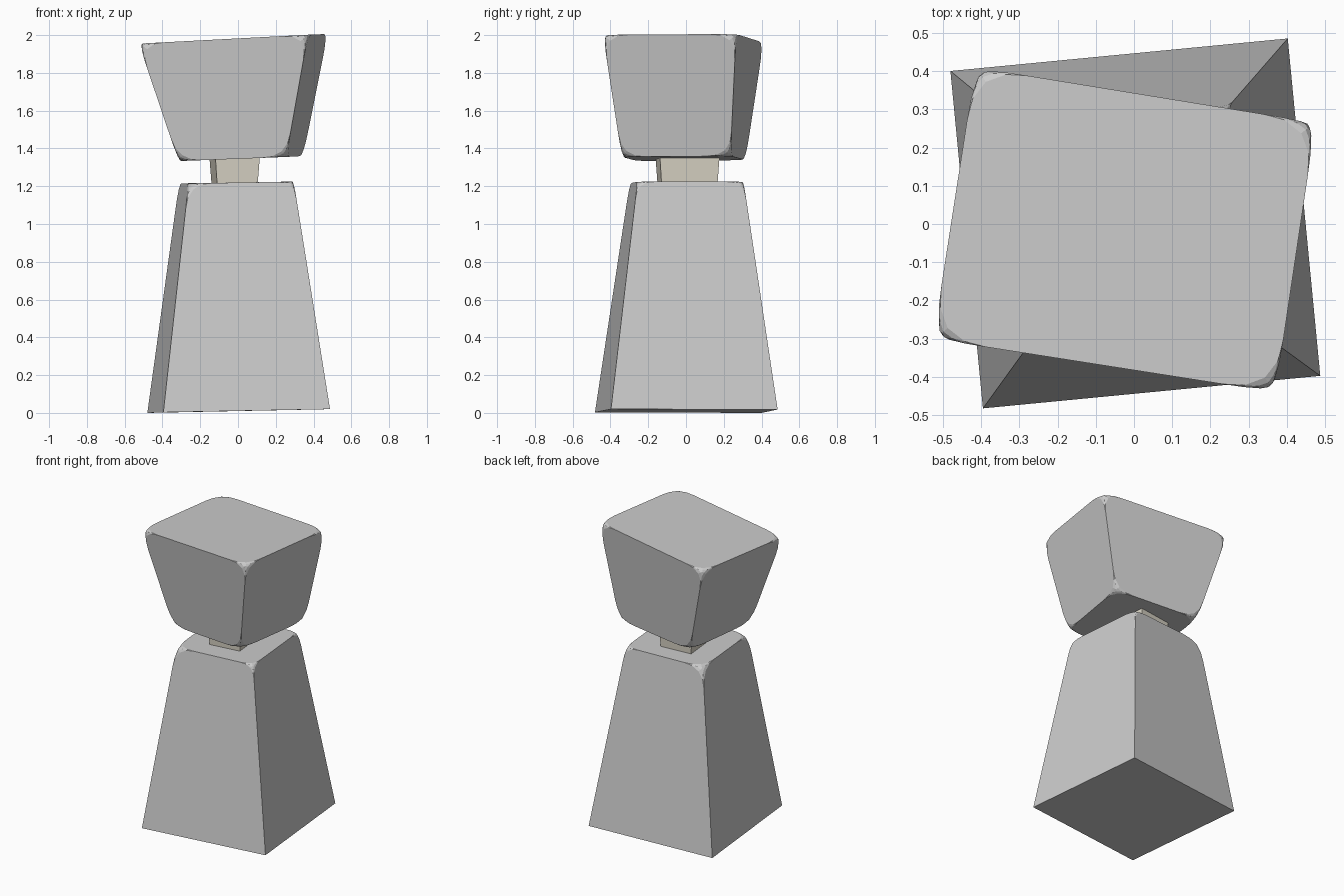
import bpy, bmesh
from mathutils import Matrix, Vector

if "Cube" in bpy.data.objects:
    bpy.data.objects.remove(bpy.data.objects["Cube"])


def block(name, low, high, rounding=None):
    """Six-sided block from two corner rings, with chosen corners rounded off."""
    bm = bmesh.new()
    a = [bm.verts.new(p) for p in low]
    b = [bm.verts.new(p) for p in high]
    bm.faces.new(a[::-1])
    bm.faces.new(b)
    for i in range(4):
        j = (i + 1) % 4
        bm.faces.new((a[i], a[j], b[j], b[i]))
    for v, r in zip(a + b, rounding or [0] * 8):
        if r:
            bmesh.ops.bevel(bm, geom=[v], offset=r, offset_type='OFFSET',
                            segments=4, profile=0.58, affect='VERTICES')
    bmesh.ops.recalc_face_normals(bm, faces=bm.faces)
    me = bpy.data.meshes.new(name)
    bm.to_mesh(me)
    bm.free()
    ob = bpy.data.objects.new(name, me)
    bpy.context.collection.objects.link(ob)
    return ob


# Tapered pedestal, rounded at its top corners only
block("pedestal",
      [(-.395, -.482, .003), (.487, -.397, .02), (.402, .485, .018), (-.48, .40, 0)],
      [(-.262, -.298, 1.215), (.295, -.257, 1.224), (.245, .305, 1.224), (-.312, .262, 1.215)],
      [0, 0, 0, 0, .13, .09, .09, .14])


# Neck: small flared block
def ring(a, b, z):
    turn = Matrix.Rotation(.1, 3, 'Z')
    return [turn @ Vector((sx * a, sy * b, 0)) + Vector((-.018, .008, z))
            for sx, sy in ((-1, -1), (1, -1), (1, 1), (-1, 1))]


neck = block("neck", ring(.107, .148, 1.20), ring(.120, .160, 1.38))
mat = bpy.data.materials.new("pale_stone")
mat.diffuse_color = (.72, .68, .58, 1)
mat.use_nodes = True
mat.node_tree.nodes["Principled BSDF"].inputs["Base Color"].default_value = mat.diffuse_color
neck.data.materials.append(mat)

# Head: flared block, rounded at every corner
block("head",
      [(-.315, -.255, 1.333), (.255, -.34, 1.355), (.345, .235, 1.36), (-.25, .315, 1.338)],
      [(-.525, -.30, 1.955), (.37, -.44, 2.002), (.475, .265, 2.006), (-.415, .41, 1.96)],
      [.13] * 4 + [.14] * 4)
